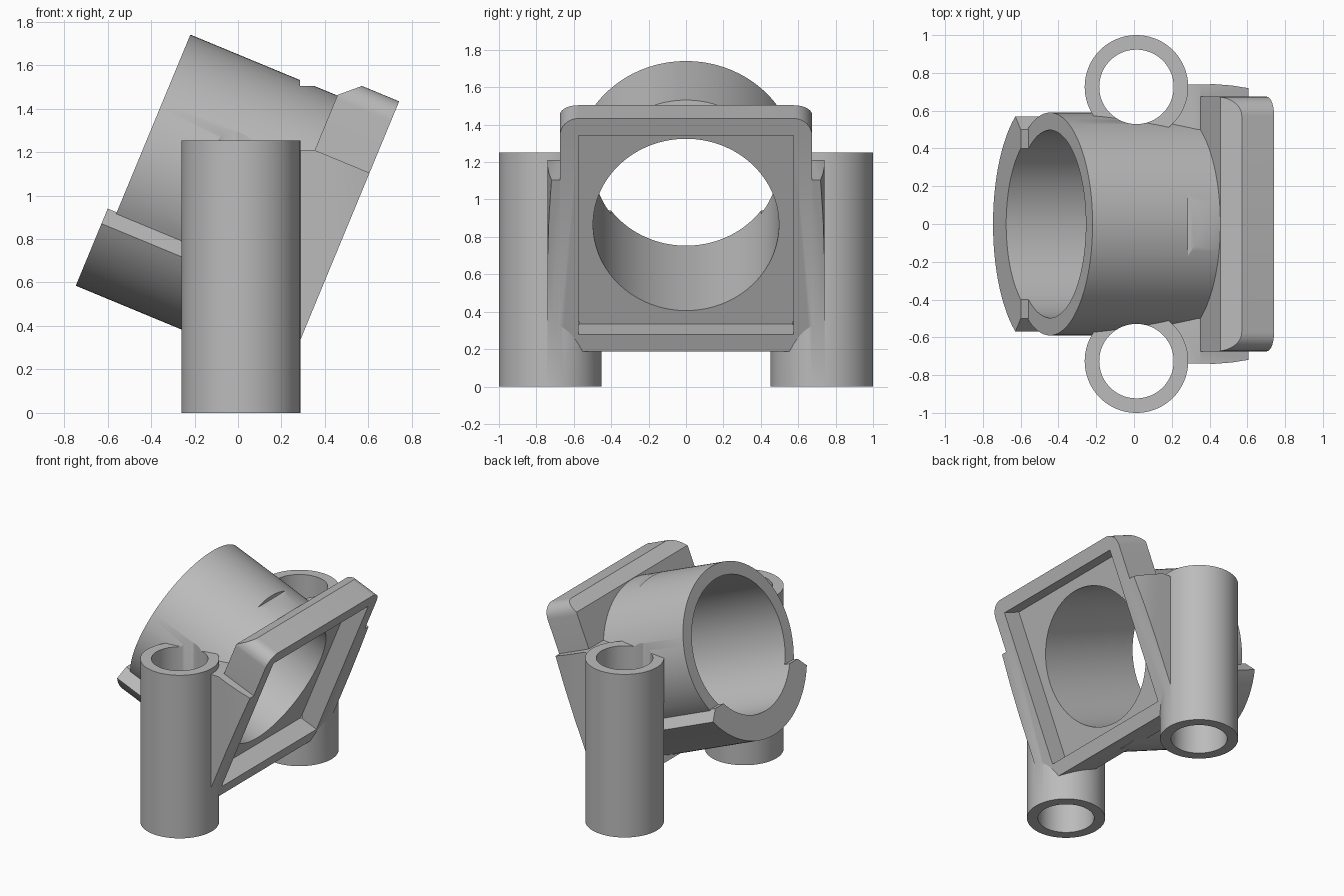
import bpy, bmesh, math
from mathutils import Matrix, Vector

if "Cube" in bpy.data.objects:
    bpy.data.objects.remove(bpy.data.objects["Cube"])

grey = bpy.data.materials.new("warm_grey")
grey.diffuse_color = (0.5, 0.5, 0.5, 1)
grey.use_nodes = True
grey.node_tree.nodes["Principled BSDF"].inputs["Base Color"].default_value = grey.diffuse_color

# Tilted frame: local x runs along the tube towards the flange
TILT = Matrix.Translation((0.357, 0, 0.863)) @ Matrix.Rotation(math.radians(22.5), 4, 'Y')
ALONG_X = Matrix(((0, 0, 1, 0), (1, 0, 0, 0), (0, 1, 0, 0), (0, 0, 0, 1)))
UPRIGHT = Matrix.Identity(4)


def arc(cx, cy, r, a0, a1, n):
    """Points of an arc, angles in degrees."""
    return [(cx + r * math.cos(math.radians(a0 + (a1 - a0) * i / n)),
             cy + r * math.sin(math.radians(a0 + (a1 - a0) * i / n))) for i in range(n + 1)]


def circle(cx, cy, r, n=96):
    return arc(cx, cy, r, 0, 360, n)[:-1]


def prism(name, points, lo, hi, matrix, cuts=()):
    """Extrude a profile; cuts are (point, normal) planes removing the normal side."""
    bm = bmesh.new()
    face = bm.faces.new([bm.verts.new((x, y, lo)) for x, y in points])
    top = bmesh.ops.extrude_face_region(bm, geom=[face])['geom']
    bmesh.ops.translate(bm, vec=(0, 0, hi - lo),
                        verts=[v for v in top if isinstance(v, bmesh.types.BMVert)])
    bm.transform(matrix)
    for co, no in cuts:
        res = bmesh.ops.bisect_plane(bm, geom=bm.verts[:] + bm.edges[:] + bm.faces[:],
                                     plane_co=co, plane_no=no, clear_outer=True)
        edges = [e for e in res['geom_cut'] if isinstance(e, bmesh.types.BMEdge)]
        bmesh.ops.contextual_create(bm, geom=edges)
    bmesh.ops.recalc_face_normals(bm, faces=bm.faces)
    mesh = bpy.data.meshes.new(name)
    bm.to_mesh(mesh)
    bm.free()
    mesh.materials.append(grey)
    ob = bpy.data.objects.new(name, mesh)
    bpy.context.collection.objects.link(ob)
    return ob


def combine(target, other, operation):
    """Apply a boolean and discard the second object."""
    mod = target.modifiers.new("boolean", 'BOOLEAN')
    mod.operation, mod.object, mod.solver = operation, other, 'EXACT'
    bpy.context.view_layer.objects.active = target
    bpy.ops.object.modifier_apply(modifier=mod.name)
    bpy.data.objects.remove(other)


def tilted(co, no):
    """Cut plane given in the tilted frame."""
    return TILT @ Vector(co), TILT.to_3x3() @ Vector(no)


SIDEWAYS = TILT @ ALONG_X

# Main tube with a small notch on top
body = prism("tilted_tube_bracket", circle(0, 0, 0.59, 128), -0.868, -0.05, SIDEWAYS)
combine(body, prism("notch", [(0.285, -0.5), (0.7, -0.5), (0.7, 0.5), (0.285, 0.5)],
                    1.505, 1.9, UPRIGHT), 'DIFFERENCE')

# Thicker saddle under the tube with chamfered shoulders
saddle = arc(0, 0, 0.679, -147, -33, 48) + [(0.5, -0.295), (-0.5, -0.295)]
combine(body, prism("saddle", saddle, -0.913, -0.03, SIDEWAYS), 'UNION')

# Square flange, rounded at the top corners, chamfered along its rear top edge
H, R = 0.674, 0.1
plate = [(-H, -H), (H, -H)] + arc(H - R, H - R, R, 0, 90, 10) + arc(R - H, H - R, R, 90, 180, 10)
flange = prism("flange", plate, -0.136, 0.137, SIDEWAYS,
               [tilted((-0.048, 0, H), (-0.08, 0, 0.087))])
combine(body, flange, 'UNION')

for side in (-1, 1):
    # Web joining the flange to the post
    plan = [(0.06, 0.5), (0.7, 0.5), (0.7, 0.7), (0.6, 0.72), (0.52, 0.733), (0.43, 0.74), (0.06, 0.738)]
    web = prism("web", [(x, y * side) for x, y in plan], 0, 1.21, UPRIGHT,
                [tilted((0.137, 0, 0), (1, 0, 0)),
                 tilted((0, 0, 0.318), (0, 0, 1)),
                 tilted((0, 0, -0.674), (0, 0, -1))])
    combine(body, web, 'UNION')
    # Upright post
    combine(body, prism("post", circle(0.013, 0.726 * side, 0.274), 0, 1.252, UPRIGHT), 'UNION')

# Post bores, tube bore and the square recess in the flange
for side in (-1, 1):
    combine(body, prism("post_bore", circle(0.013, 0.726 * side, 0.197), -0.1, 1.9, UPRIGHT), 'DIFFERENCE')
combine(body, prism("tube_bore", circle(0, 0, 0.497, 128), -1.2, 0.5, SIDEWAYS), 'DIFFERENCE')
Q = 0.575
combine(body, prism("recess", [(-Q, -Q), (Q, -Q), (Q, Q), (-Q, Q)], -0.006, 0.5, SIDEWAYS), 'DIFFERENCE')

bpy.ops.object.select_all(action='DESELECT')
body.select_set(True)
bpy.context.view_layer.objects.active = body
bpy.ops.object.shade_smooth_by_angle(angle=math.radians(25))
